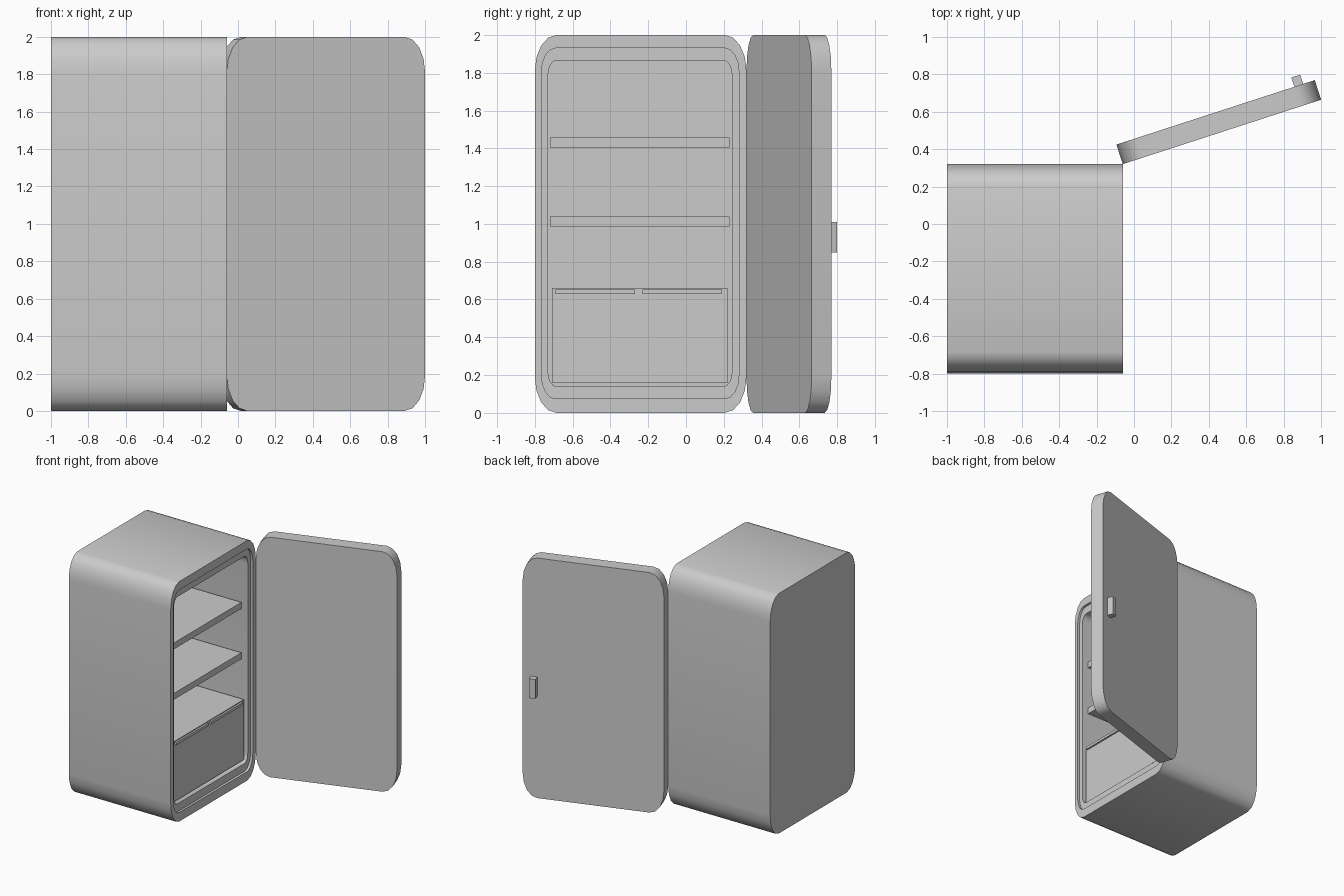
import bpy, bmesh
from math import pi, sin, cos, radians

if "Cube" in bpy.data.objects:
    bpy.data.objects.remove(bpy.data.objects["Cube"])

SEG = 4  # facets per rounded corner


def rounded(a0, a1, b0, b1, ra, rb):
    """Outline of a rectangle with elliptical corners."""
    pts = []
    corners = [(a1 - ra, b1 - rb), (a0 + ra, b1 - rb),
               (a0 + ra, b0 + rb), (a1 - ra, b0 + rb)]
    for k, (ca, cb) in enumerate(corners):
        for i in range(SEG + 1):
            t = (k + i / SEG) * pi / 2
            pts.append((ca + ra * cos(t), cb + rb * sin(t)))
    return pts


def loft(name, rings, smooth=True):
    """Skin consecutive rings of 3D points and cap both ends."""
    bm = bmesh.new()
    loops = [[bm.verts.new(p) for p in r] for r in rings]
    n = len(loops[0])
    for a, b in zip(loops, loops[1:]):
        for i in range(n):
            j = (i + 1) % n
            bm.faces.new((a[i], a[j], b[j], b[i]))
    bm.faces.new(loops[0])
    bm.faces.new(loops[-1])
    bmesh.ops.recalc_face_normals(bm, faces=bm.faces)
    me = bpy.data.meshes.new(name)
    bm.to_mesh(me)
    bm.free()
    ob = bpy.data.objects.new(name, me)
    bpy.context.collection.objects.link(ob)
    if smooth:
        bpy.ops.object.select_all(action='DESELECT')
        ob.select_set(True)
        bpy.context.view_layer.objects.active = ob
        bpy.ops.object.shade_smooth_by_angle(angle=radians(40))
    return ob


def box(name, x0, x1, y0, y1, z0, z1):
    rect = [(x0, y0), (x1, y0), (x1, y1), (x0, y1)]
    return loft(name, [[(x, y, z) for x, y in rect] for z in (z0, z1)], False)


# cabinet: outer shell, stepped rim and hollow interior, opening towards +x
outer = rounded(-0.80, 0.32, 0, 2, 0.115, 0.19)
rim = rounded(-0.765, 0.28, 0.075, 1.93, 0.075, 0.125)
inner = rounded(-0.73, 0.243, 0.14, 1.865, 0.045, 0.075)
FRONT = -0.06
sections = [(-1, outer), (FRONT, outer), (FRONT, rim),
            (FRONT - 0.02, rim), (FRONT - 0.02, inner), (-0.92, inner)]
loft("cabinet", [[(x, y, z) for y, z in prof] for x, prof in sections])

# shelves
for i, z in enumerate((0.985, 1.405)):
    box(f"shelf_{i + 1}", -0.92, -0.13, -0.72, 0.23, z, z + 0.053)

# drawer with two slim pulls
box("drawer", -0.92, -0.10, -0.71, 0.22, 0.158, 0.66)
for i, y in enumerate((-0.69, -0.23)):
    box(f"drawer_pull_{i + 1}", -0.105, -0.085, y, y + 0.42, 0.63, 0.652)

# door, swung open about its hinge edge, with its handle
door_profile = rounded(0, 1.115, 0, 2, 0.115, 0.19)
door = loft("door", [[(x, y, z) for x, z in door_profile] for y in (0, 0.11)])
handle = box("door_handle", 1.0, 1.05, 0.108, 0.162, 0.85, 1.01)
for ob in (door, handle):
    ob.location = (FRONT, 0.32, 0)
    ob.rotation_euler.z = radians(18)
